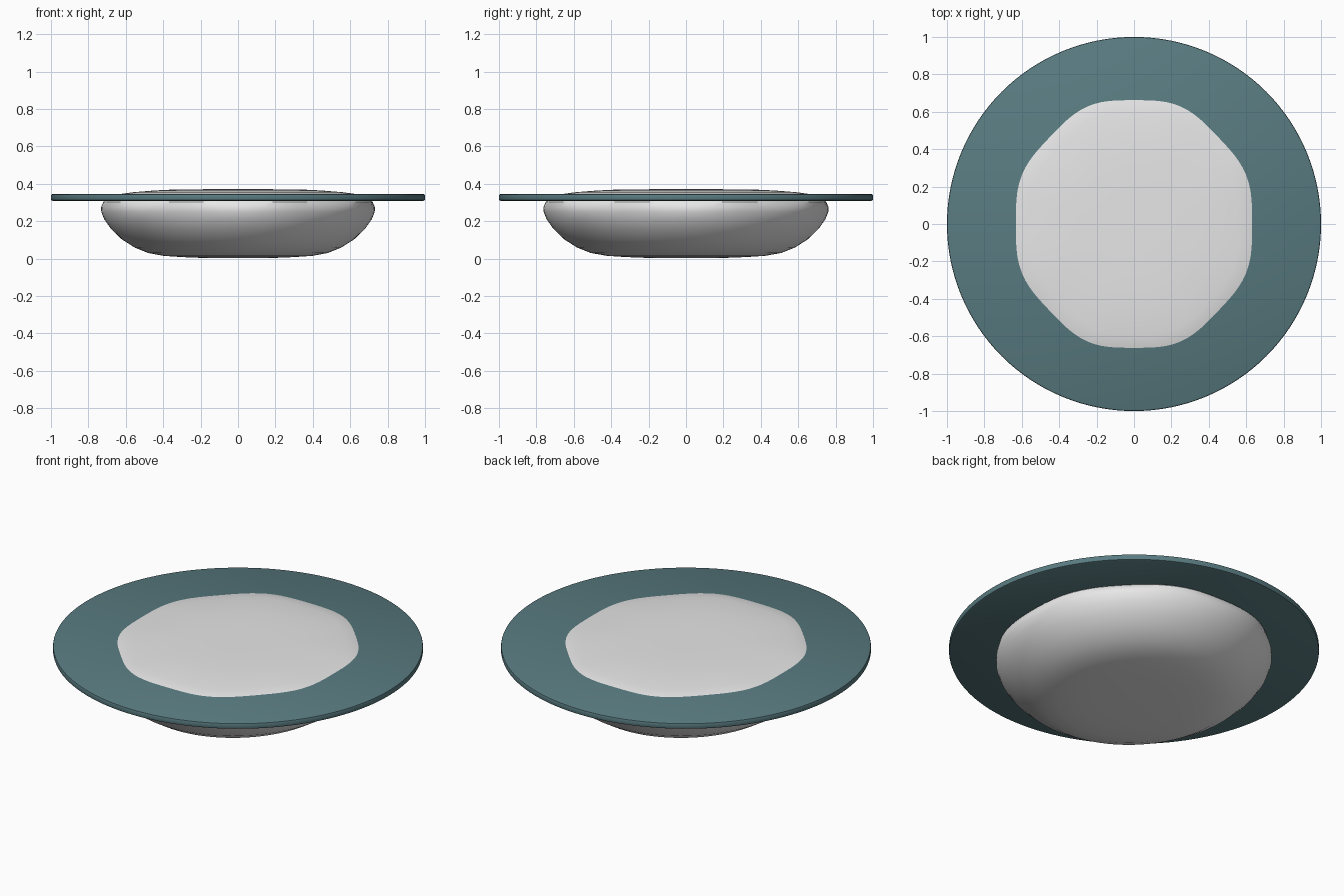
import bpy, bmesh, math

if "Cube" in bpy.data.objects:
    bpy.data.objects.remove(bpy.data.objects["Cube"])


def material(name, rgb):
    m = bpy.data.materials.new(name)
    m.diffuse_color = (*rgb, 1)
    m.use_nodes = True
    m.node_tree.nodes["Principled BSDF"].inputs["Base Color"].default_value = m.diffuse_color
    return m


def loft(name, profile, outline, mat, segments=96):
    """Stack closed rings from a (radius, z) profile; outline(angle, z, radius) gives x, y."""
    bm = bmesh.new()
    rings = []
    for r, z in profile:
        ring = []
        for i in range(segments):
            x, y = outline(2 * math.pi * i / segments, z, r)
            ring.append(bm.verts.new((x, y, z)))
        rings.append(ring)
    for a, b in zip(rings, rings[1:]):
        for i in range(segments):
            j = (i + 1) % segments
            bm.faces.new((a[i], a[j], b[j], b[i]))
    bm.faces.new(rings[0][::-1])
    bm.faces.new(rings[-1])
    mesh = bpy.data.meshes.new(name)
    bm.to_mesh(mesh)
    bm.free()
    mesh.materials.append(mat)
    ob = bpy.data.objects.new(name, mesh)
    bpy.context.collection.objects.link(ob)
    bpy.ops.object.select_all(action='DESELECT')
    ob.select_set(True)
    bpy.context.view_layer.objects.active = ob
    bpy.ops.object.shade_smooth_by_angle(angle=math.radians(35))
    return ob


white = material("pale_grey", (0.8, 0.8, 0.8))
teal = material("dull_teal", (0.10, 0.20, 0.22))


# soft pillow body: nearly round, with a faint eight-sided outline near the top
def body_outline(t, z, r):
    ripple = 1 - 0.014 * (math.cos(8 * t) - 1) * min(1, max(0, (z - 0.26) / 0.08))
    return r * ripple * math.cos(t), (r + 0.03 * min(1, r / 0.5)) * ripple * math.sin(t)


body_profile = [(0.02, 0.003), (0.2, 0.004), (0.3, 0.008), (0.4, 0.015), (0.48, 0.03),
                (0.55, 0.058), (0.62, 0.102), (0.68, 0.16), (0.715, 0.21), (0.731, 0.25),
                (0.732, 0.275), (0.72, 0.303), (0.69, 0.325), (0.632, 0.345), (0.56, 0.355),
                (0.45, 0.364), (0.33, 0.37), (0.15, 0.371), (0.02, 0.371)]
loft("pillow_body", body_profile, body_outline, white)

# thin round rim plate with softened edge
rim_profile = [(0.992, 0.309), (0.998, 0.312), (1.0, 0.318), (1.0, 0.336),
               (0.998, 0.342), (0.992, 0.345)]
loft("rim_plate", rim_profile, lambda t, z, r: (r * math.cos(t), r * math.sin(t)), teal, 128)
